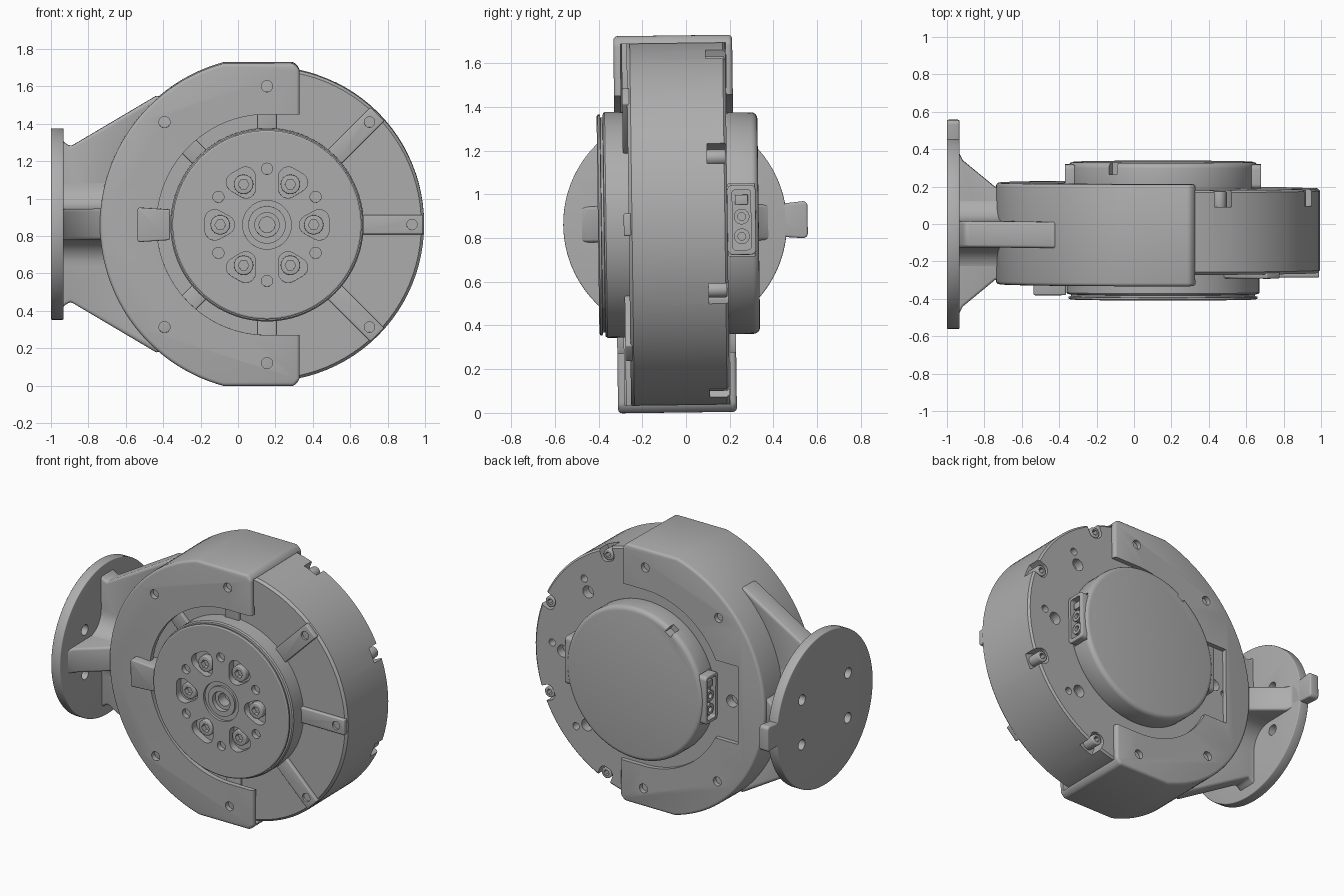
import bpy, bmesh
from math import sin, cos, radians, pi, atan2
from mathutils import Matrix

if "Cube" in bpy.data.objects:
    bpy.data.objects.remove(bpy.data.objects["Cube"])

grey = bpy.data.materials.new("machined grey")
grey.use_nodes = True
tone = (0.42, 0.42, 0.42, 1)
grey.diffuse_color = tone
grey.node_tree.nodes["Principled BSDF"].inputs["Base Color"].default_value = tone
parts = []
MAP = {"x": lambda u, v, t: (t, u, v), "y": lambda u, v, t: (u, t, v), "z": lambda u, v, t: (u, v, t)}


def arc(r, a0, a1, n, cu=0, cv=0):
    return [(cu + r * cos(radians(a0 + (a1 - a0) * i / n)),
             cv + r * sin(radians(a0 + (a1 - a0) * i / n))) for i in range(n + 1)]


def circle(r, cu=0, cv=0, n=32):
    return arc(r, 0, 360, n, cu, cv)[:-1]


def rect(u0, u1, v0, v1):
    return [(u0, v0), (u1, v0), (u1, v1), (u0, v1)]


def rounded(pts, r):
    """Grow a convex counter-clockwise polygon by r with round corners."""
    out = []
    for i, (u, v) in enumerate(pts):
        (pu, pv), (nu, nv) = pts[i - 1], pts[(i + 1) % len(pts)]
        a = atan2(v - pv, u - pu) - pi / 2
        b = atan2(nv - v, nu - u) - pi / 2
        b += 2 * pi if b < a else 0
        out += arc(r, a * 180 / pi, b * 180 / pi, 6, u, v)
    return out


def turn(pts, deg):
    c, s = cos(radians(deg)), sin(radians(deg))
    return [(u * c - v * s, u * s + v * c) for u, v in pts]


def store(name, bm, keep):
    bmesh.ops.recalc_face_normals(bm, faces=bm.faces)
    me = bpy.data.meshes.new(name)
    bm.to_mesh(me)
    bm.free()
    ob = bpy.data.objects.new(name, me)
    bpy.context.collection.objects.link(ob)
    me.materials.append(grey)
    if keep:
        parts.append(ob)
    else:
        ob.hide_render = True
    return ob


def bake(ob):
    dg = bpy.context.evaluated_depsgraph_get()
    me = bpy.data.meshes.new_from_object(ob.evaluated_get(dg))
    ob.modifiers.clear()
    ob.data = me


def prism(name, pts, t0, t1, axis="y", bevel=0, keep=True):
    bm = bmesh.new()
    f = bm.faces.new([bm.verts.new(MAP[axis](u, v, t0)) for u, v in pts])
    ext = bmesh.ops.extrude_face_region(bm, geom=[f])["geom"]
    bmesh.ops.translate(bm, verts=[g for g in ext if isinstance(g, bmesh.types.BMVert)],
                        vec=MAP[axis](0, 0, t1 - t0))
    ob = store(name, bm, keep)
    if bevel:
        m = ob.modifiers.new("edge", "BEVEL")
        m.width, m.segments, m.limit_method, m.angle_limit = bevel, 3, "ANGLE", radians(40)
        bake(ob)
    return ob


def cutter(pts, t0, t1, axis="y"):
    return prism("cutter", pts, t0, t1, axis, keep=False)


def lathe(name, profile, n=96):
    bm = bmesh.new()
    vs = [bm.verts.new((r, y, 0)) for r, y in profile]
    es = [bm.edges.new(p) for p in zip(vs, vs[1:])]
    bmesh.ops.spin(bm, geom=vs + es, cent=(0, 0, 0), axis=(0, 1, 0), angle=2 * pi, steps=n)
    bmesh.ops.remove_doubles(bm, verts=bm.verts, dist=0.0005)
    return store(name, bm, True)


def cut(ob, cutters):
    for c in cutters:
        m = ob.modifiers.new("cut", "BOOLEAN")
        m.operation, m.solver, m.object = "DIFFERENCE", "EXACT", c
    bake(ob)
    for c in cutters:
        bpy.data.objects.remove(c)


def screw(name, u, v, r, y0, y1):
    """Socket head screw along y; y1 is the head's outer face."""
    ob = prism(name, circle(r, u, v, 24), y0, y1, bevel=0.006)
    mid = y1 + (y0 - y1) * 0.6
    cut(ob, [cutter(circle(r * 0.55, u, v, 6), mid, y1 + (y1 - y0))])


# Motor housing with screw notches and rear holes
body = lathe("motor_housing", [(0, -.262), (.825, -.262), (.84, -.247), (.84, .178), (.828, .19), (0, .19)])
RIM = (-67.5, -22.5, 22.5, 67.5)
cuts = [cutter(turn(rounded(rect(.79, .92, -.01, .01), .04), a), .1, .3) for a in RIM]
for a in (-45, 0, 45, 180):
    for r, d, off in ((.04, .63, 0), (.024, .71, 3)):
        cuts.append(cutter(turn(circle(r, d, 0, 20), a + off), .13, .3))
cut(body, cuts)
for a in RIM:
    (u, v), = turn([(.79, 0)], a)
    screw("rim_screw", u, v, .036, .09, .185)

# Raised ribs on the front of the housing
for a in (-135, -90, -45, 0, 45, 90, 135):
    rib = prism("front_rib", turn(rect(.45, .835, -.052, .052), a), -.25, -.285, bevel=.008)
    if abs(a) < 90:
        cut(rib, [cutter(turn(circle(.028, .775, 0, 20), a), -.4, -.27)])
prism("front_tab", rounded([(-.68, -.08), (-.53, -.07), (-.53, .07), (-.68, .08)], .012), -.25, -.38, bevel=.008)

# Output rotor with hub bore, screw pockets and pin holes
rotor = lathe("output_rotor", [
    (0, -.3), (.042, -.3), (.042, -.37), (.065, -.37), (.065, -.4), (.1, -.4), (.1, -.385), (.13, -.385),
    (.13, -.403), (.497, -.403), (.505, -.398), (.505, -.388), (.492, -.386), (.492, -.376),
    (.51, -.374), (.517, -.366), (.517, -.25), (0, -.25)])
cuts = []
for a in range(0, 360, 60):
    cuts.append(cutter(turn(rounded([(.225, 0), (.28, -.03), (.28, .03)], .052), a), -.5, -.355))
    cuts.append(cutter(turn(circle(.03, .3, 0, 20), a + 30), -.5, -.37))
cut(rotor, cuts)
for a in range(0, 360, 60):
    (u, v), = turn([(.25, 0)], a)
    screw("rotor_screw", u, v, .052, -.34, -.392)

# Rear cover with a connector bay on each side
cover = prism("rear_cover", circle(.507, n=96), .17, .333, bevel=0)
m = cover.modifiers.new("edge", "BEVEL")
m.width, m.segments, m.limit_method, m.angle_limit = .03, 4, "ANGLE", radians(40)
bake(cover)
bays = [cutter(rect(s * .46, s * .7, -.15, .18)[::s], .195, .315) for s in (-1, 1)]
cut(cover, bays + [cutter(turn(rect(.47, .56, -.025, .025), 122), .27, .4)])
for s in (-1, 1):
    shell = prism("connector_shell", rounded(rect(.215, .295, -.12, .15), .025), s * .44, s * .525, "x", .006)
    cut(shell, [cutter(rounded(rect(.225, .285, -.11, .14), .012), s * .485, s * .6, "x")])
    for z in (-.06, .03):
        plug = prism("power_socket", circle(.036, .255, z, 20), s * .47, s * .515, "x")
        cut(plug, [cutter(circle(.018, .255, z, 12), s * .495, s * .6, "x")])
    prism("signal_socket", rect(.225, .285, .085, .13), s * .47, s * .51, "x", .004)

# Clamp bracket wrapped around the housing
outline = [(.175, -.83), (.175, .83), (.145, .863)] + arc(.893, 105, 255, 60) + [(.145, -.863)]
bracket = prism("clamp_bracket", outline, -.322, .222, bevel=.018)
cuts = [cutter(circle(.845, n=96), -.29, .192),
        cutter([(.4, -.59), (.4, .59)] + arc(.59, 90, 270, 48), -.5, .5),
        cutter(rect(-.7, -.2, -.26, .26), .15, .5)]
for a, d in ((90, .74), (135, .775), (225, .775), (270, .74)):
    cuts.append(cutter(turn(circle(.03, d, 0, 20), a), -.5, .5))
cut(bracket, cuts)

# Mounting flange with locating tab
flange = prism("mounting_flange", circle(.512, -.05, 0, 96), -1.155, -1.088, "x", .006)
cut(flange, [cutter(circle(.035, -.05 + y, z, 20), -1.3, -1, "x") for y in (-.245, .245) for z in (-.15, .15)])
prism("flange_tab", rounded([(.4, -.04), (.535, -.05), (.535, .075), (.4, .06)], .022), -1.155, -1.088, "x", .01)

# Crossed webs joining flange and bracket
prism("vertical_web", [(-1.1, -.45), (-1.075, -.43), (-1.05, -.415), (-.585, -.69)]
      + arc(.87, 230, 130, 40) + [(-.585, .69), (-1.05, .415), (-1.075, .43), (-1.1, .45)], -.12, .02, bevel=.02)
prism("horizontal_web", [(-1.1, -.5), (-1.07, -.44), (-.9, -.3), (-.85, -.28), (-.85, .18),
                         (-.9, .2), (-1.07, .34), (-1.1, .4)], -.08, .085, "z", .02)
fillet = []
for su, sv, a0, a1 in ((1, 1, 270, 180), (-1, 1, 0, -90), (-1, -1, 90, 0), (1, -1, 180, 90)):
    fillet += arc(.14, a0, a1, 10, -.05 + su * .21, sv * .22)
prism("web_fillet", fillet, -1.1, -.86, "x")

# Smooth curved faces and set the assembly in place
bpy.ops.object.select_all(action="DESELECT")
place = Matrix.Translation((.155, 0, .865)) @ Matrix.Rotation(.013, 4, "X")
for ob in parts:
    ob.matrix_world = place
    ob.select_set(True)
bpy.context.view_layer.objects.active = parts[0]
bpy.ops.object.shade_smooth_by_angle(angle=radians(32))
